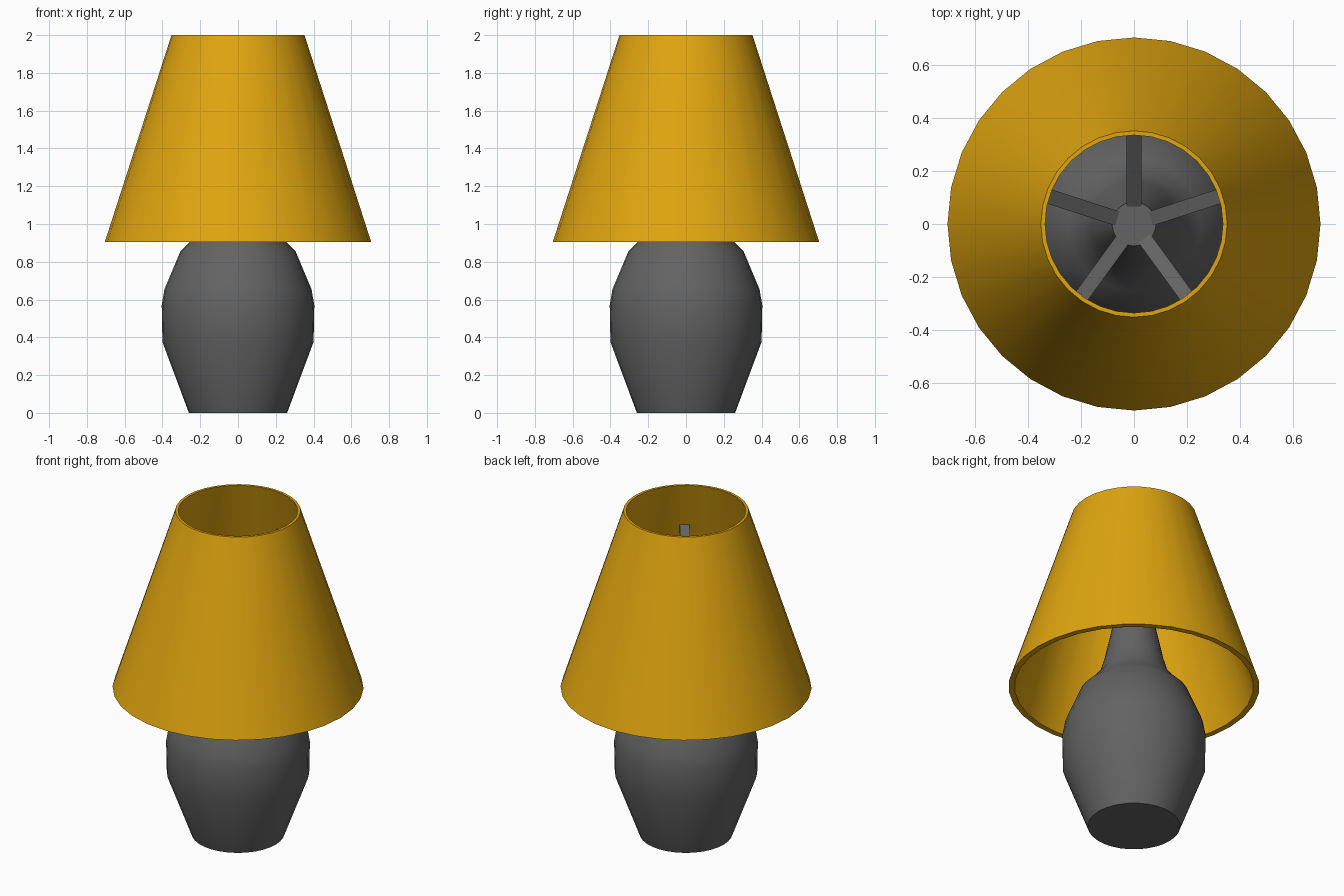
import bpy, bmesh, math
from mathutils import Matrix, Vector

if "Cube" in bpy.data.objects:
    bpy.data.objects.remove(bpy.data.objects["Cube"])

SIDES = 32


def material(name, colour):
    m = bpy.data.materials.new(name)
    m.diffuse_color = (*colour, 1)
    m.use_nodes = True
    m.node_tree.nodes["Principled BSDF"].inputs["Base Color"].default_value = m.diffuse_color
    return m


grey = material("dark grey", (0.125, 0.125, 0.125))
yellow = material("golden yellow", (0.75, 0.38, 0.005))


def make_object(name, bm, mat, smooth):
    bmesh.ops.recalc_face_normals(bm, faces=bm.faces[:])
    me = bpy.data.meshes.new(name)
    bm.to_mesh(me)
    bm.free()
    me.materials.append(mat)
    ob = bpy.data.objects.new(name, me)
    bpy.context.collection.objects.link(ob)
    if smooth:
        bpy.ops.object.select_all(action='DESELECT')
        ob.select_set(True)
        bpy.context.view_layer.objects.active = ob
        bpy.ops.object.shade_smooth_by_angle(angle=math.radians(40))
    return ob


def lathe(name, profile, mat, closed):
    """Turn (radius, z) points; closed joins last to first, else ends are capped."""
    bm = bmesh.new()
    rings = []
    for r, z in profile:
        rings.append([bm.verts.new((r * math.cos(2 * math.pi * i / SIDES),
                                    r * math.sin(2 * math.pi * i / SIDES), z))
                      for i in range(SIDES)])
    pairs = list(zip(rings, rings[1:]))
    if closed:
        pairs.append((rings[-1], rings[0]))
    for a, b in pairs:
        for i in range(SIDES):
            j = (i + 1) % SIDES
            bm.faces.new((a[i], a[j], b[j], b[i]))
    if not closed:
        bm.faces.new(rings[0])
        bm.faces.new(rings[-1])
    return make_object(name, bm, mat, True)


# Vase-shaped base with tapering neck
lathe("lamp_base", [(0.26, 0), (0.40, 0.375), (0.404, 0.57), (0.389, 0.655),
                    (0.305, 0.855), (0.25, 0.91), (0.195, 0.98), (0.165, 1.08),
                    (0.125, 1.27), (0.083, 1.5)], grey, False)

# Hollow conical shade
lathe("lamp_shade", [(0.705, 0.905), (0.352, 2.0), (0.336, 2.0), (0.671, 0.905)],
      yellow, True)

# Five spokes rising from the neck to the shade
start, end = Vector((0.05, 0, 1.46)), Vector((0.43, 0, 1.70))
span = end - start
tilt = math.atan2(span.z, span.x)
for k in range(5):
    bm = bmesh.new()
    bmesh.ops.create_cube(bm, size=1)
    mat = (Matrix.Rotation(math.radians(90 + 72 * k), 4, 'Z')
           @ Matrix.Translation((start + end) / 2)
           @ Matrix.Rotation(-tilt, 4, 'Y')
           @ Matrix.Diagonal((span.length, 0.056, 0.05, 1)))
    bm.transform(mat)
    make_object(f"shade_spoke_{k + 1}", bm, grey, False)
